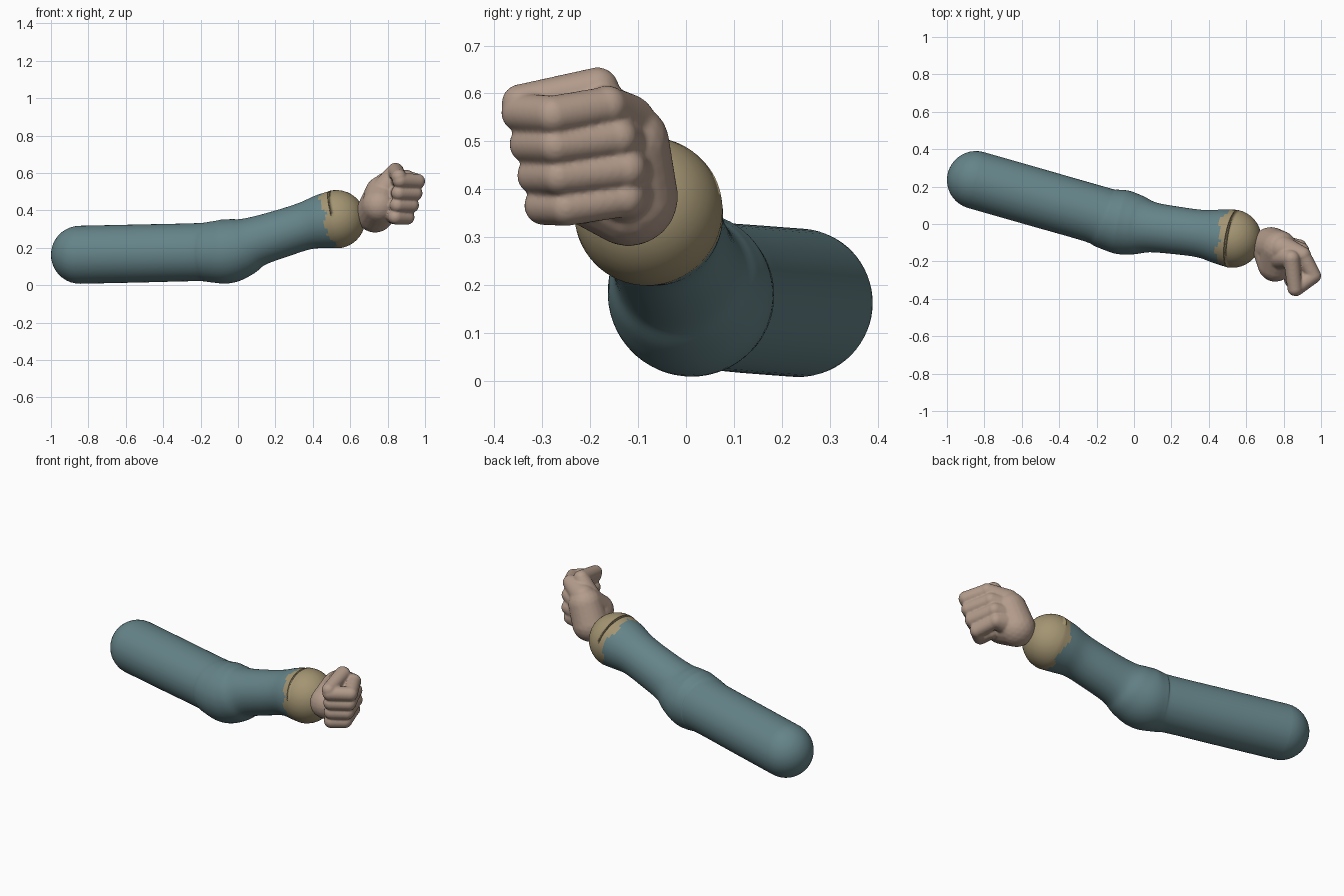
import bpy, bmesh, math
from mathutils import Vector

if "Cube" in bpy.data.objects:
    bpy.data.objects.remove(bpy.data.objects["Cube"])


def material(name, rgb):
    m = bpy.data.materials.new(name)
    m.diffuse_color = (*rgb, 1)
    m.use_nodes = True
    m.node_tree.nodes["Principled BSDF"].inputs["Base Color"].default_value = m.diffuse_color
    return m


def finish(name, bm, mats):
    bmesh.ops.recalc_face_normals(bm, faces=bm.faces)
    me = bpy.data.meshes.new(name)
    for f in bm.faces:
        f.smooth = True
    bm.to_mesh(me)
    bm.free()
    for m in mats:
        me.materials.append(m)
    ob = bpy.data.objects.new(name, me)
    bpy.context.collection.objects.link(ob)
    return ob


teal = material("sleeve_teal", (0.13, 0.23, 0.25))
beige = material("cuff_beige", (0.37, 0.30, 0.17))
skin = material("skin", (0.45, 0.33, 0.26))

# Sleeve centre line: (x, y, z, radius) from the shoulder end to the cuff ball
path = [Vector(p) for p in [
    (-0.845, 0.235, 0.163, 0.155), (-0.52, 0.142, 0.170, 0.155),
    (-0.22, 0.056, 0.177, 0.155), (-0.14, 0.028, 0.178, 0.163),
    (-0.06, 0.009, 0.182, 0.172), (0.02, -0.006, 0.204, 0.158),
    (0.10, -0.018, 0.235, 0.134), (0.24, -0.036, 0.279, 0.127),
    (0.36, -0.052, 0.317, 0.128), (0.45, -0.066, 0.340, 0.145),
    (0.525, -0.078, 0.353, 0.156)]]


def catmull(a, b, c, d, t):
    return 0.5 * (2 * b + (c - a) * t + (2 * a - 5 * b + 4 * c - d) * t * t
                  + (3 * b - a - 3 * c + d) * t ** 3)


line = []
for i in range(len(path) - 1):
    a, d = path[max(i - 1, 0)], path[min(i + 2, len(path) - 1)]
    line += [catmull(a, path[i], path[i + 1], d, k / 6) for k in range(6)]
line.append(path[-1])

# Rings with rounded ends: (centre, direction, radius)
start_dir = (line[1] - line[0]).xyz.normalized()
end_dir = Vector((0.95, -0.16, 0.27)).normalized()
caps = [math.radians(a) for a in range(8, 90, 9)]
rings = [(line[0].xyz - start_dir * line[0].w * math.cos(a), start_dir,
          line[0].w * math.sin(a)) for a in caps]
for i, p in enumerate(line):
    d = (line[min(i + 1, len(line) - 1)] - line[max(i - 1, 0)]).xyz.normalized()
    rings.append((p.xyz, d, p.w))
rings += [(line[-1].xyz + end_dir * line[-1].w * math.cos(a), end_dir,
           line[-1].w * math.sin(a)) for a in reversed(caps)]

# Sleeve and cuff as one closed loft
N = 64
bm = bmesh.new()
loops = []
for c, d, r in rings:
    side = d.cross(Vector((0, 0, 1))).normalized()
    up = side.cross(d)
    loops.append([bm.verts.new(c + r * (side * math.cos(2 * math.pi * k / N)
                                        + up * math.sin(2 * math.pi * k / N)))
                  for k in range(N)])
for a, b in zip(loops, loops[1:]):
    for k in range(N):
        bm.faces.new((a[k], a[(k + 1) % N], b[(k + 1) % N], b[k]))
for loop, pole in ((loops[0], line[0].xyz - start_dir * line[0].w),
                   (loops[-1], line[-1].xyz + end_dir * line[-1].w)):
    v = bm.verts.new(pole)
    for k in range(N):
        bm.faces.new((loop[k], loop[(k + 1) % N], v))

# Cuff colour with an irregular edge
edge = Vector((0.488, -0.07, 0.345))
for f in bm.faces:
    p = f.calc_center_median() - edge
    a = math.atan2(p.z, p.y)
    wobble = 0.012 * math.sin(5 * a) + 0.008 * math.sin(11 * a + 1)
    f.material_index = int(p.dot(end_dir) > wobble)
finish("sleeve_and_cuff", bm, [teal, beige])

# Fist: rounded limbs merged into one skin
bm = bmesh.new()


def limb(*pts):
    for a, b in zip(pts, pts[1:]):
        a, b = Vector(a), Vector(b)
        for k in range(11):
            p = a.lerp(b, k / 10)
            g = bmesh.ops.create_icosphere(bm, subdivisions=3, radius=p.w)
            bmesh.ops.translate(bm, verts=g["verts"], vec=p.xyz)


wrist = (0.733, -0.120, 0.385, 0.104)
back = (0.775, -0.130, 0.490, 0.097)
thumb_base = (0.755, -0.215, 0.425, 0.094)
limb(wrist, back)
limb(wrist, thumb_base, back)

# Fingers: knuckle, middle joint, end joint, tip
fingers = [
    ((0.903, -0.165, 0.574), (0.960, -0.277, 0.555), (0.866, -0.345, 0.560)),
    ((0.895, -0.143, 0.508), (0.946, -0.272, 0.492), (0.860, -0.328, 0.494)),
    ((0.884, -0.125, 0.442), (0.927, -0.264, 0.428), (0.852, -0.312, 0.429)),
    ((0.870, -0.128, 0.383), (0.903, -0.250, 0.364), (0.842, -0.297, 0.366))]
for knuckle, mid, end in fingers:
    r = 0.041
    tip = (end[0] - 0.01, -0.215, end[2])
    limb((*knuckle, r), (*mid, r), (*end, r), (*tip, r * 0.95))
    limb((0.79, -0.13, knuckle[2] * 0.7 + 0.13, 0.07), (*knuckle, 0.043))

# Thumb folded over the index finger
limb((0.78, -0.17, 0.50, 0.075), (0.842, -0.185, 0.610, 0.045),
     (0.860, -0.345, 0.580, 0.040))

hand = finish("fist", bm, [skin])
rm = hand.modifiers.new("merge", "REMESH")
rm.mode = "VOXEL"
rm.voxel_size = 0.006
rm.use_smooth_shade = True
sm = hand.modifiers.new("soften", "SMOOTH")
sm.factor = 0.5
sm.iterations = 5
